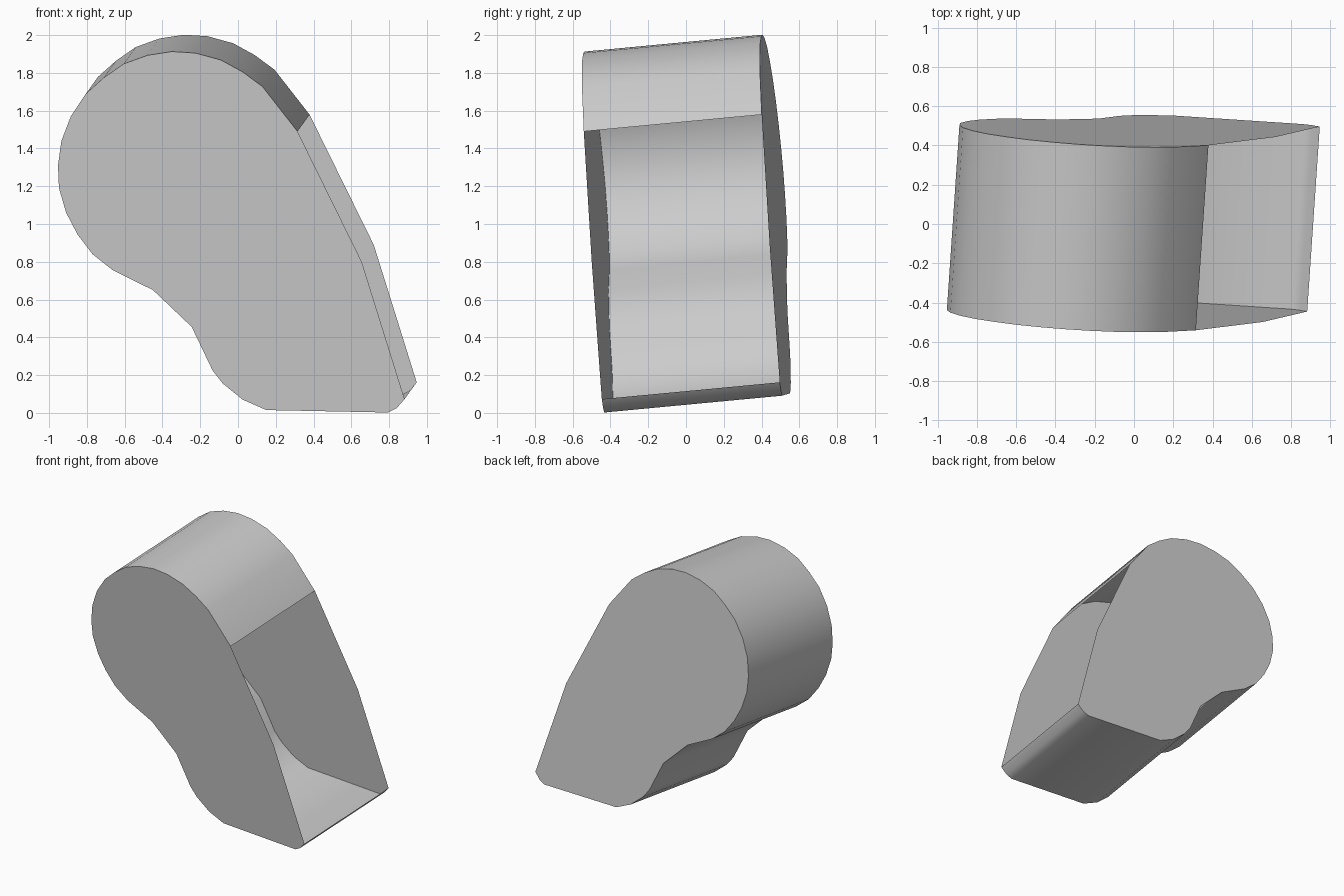
import bpy
from mathutils import Vector

if "Cube" in bpy.data.objects:
    bpy.data.objects.remove(bpy.data.objects["Cube"])

# Outline of the front plate (x, z), from the top of the opening round to its bottom
RIM = [(0.315, 1.49), (0.13, 1.727), (0.025, 1.805), (-0.09, 1.868), (-0.225, 1.905),
       (-0.35, 1.913), (-0.48, 1.893), (-0.605, 1.848), (-0.71, 1.775), (-0.805, 1.69),
       (-0.885, 1.57), (-0.935, 1.44), (-0.953, 1.31), (-0.948, 1.19), (-0.91, 1.06),
       (-0.85, 0.945), (-0.77, 0.84), (-0.665, 0.757), (-0.45, 0.65), (-0.245, 0.455),
       (-0.135, 0.225), (-0.08, 0.155), (0.025, 0.07), (0.15, 0.015), (0.795, 0.002),
       (0.84, 0.025), (0.882, 0.073)]
# The plates also run along the open right side
OPEN_EDGE = [(0.655, 0.80)]
DEPTH = Vector((0.064, 0.942, 0.089))


def front(p):
    """Point on the tilted front plane, which is square to DEPTH."""
    x, z = p
    return Vector((x, -0.379 - (DEPTH.x * x + DEPTH.z * z) / DEPTH.y, z))


def back(p):
    return front(p) + DEPTH


def add_part(name, verts, faces):
    mesh = bpy.data.meshes.new(name)
    mesh.from_pydata(verts, [], faces)
    mesh.update()
    obj = bpy.data.objects.new(name, mesh)
    bpy.context.collection.objects.link(obj)
    return obj


# Two flat end plates
outline = RIM + OPEN_EDGE
order = list(range(len(outline)))
add_part("front_plate", [front(p) for p in outline], [order[::-1]])
add_part("back_plate", [back(p) for p in outline], [order])

# Smooth curved wall between them, leaving the right side open
n = len(RIM)
wall = add_part("curved_wall", [front(p) for p in RIM] + [back(p) for p in RIM],
                [(i, i + n, i + n + 1, i + 1) for i in range(n - 1)])
for f in wall.data.polygons:
    f.use_smooth = True

# Face the wall outwards (upwards on its top strip)
if wall.data.polygons[4].normal.z < 0:
    wall.data.flip_normals()
for name, sign in (("front_plate", -1), ("back_plate", 1)):
    plate = bpy.data.objects[name].data
    if plate.polygons[0].normal.y * sign < 0:
        plate.flip_normals()
